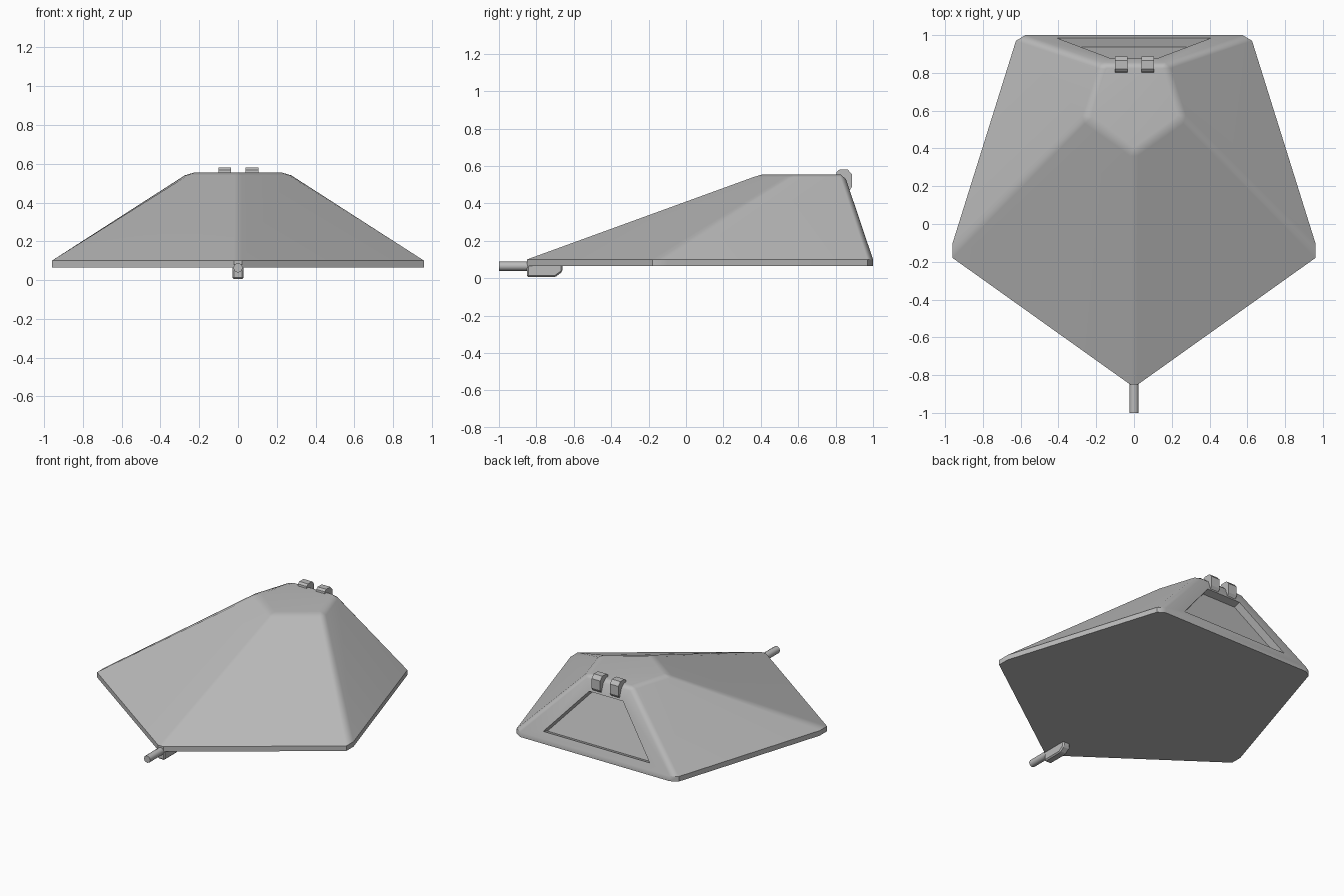
import bpy, bmesh, math
from mathutils import Vector

cube = bpy.data.objects.get("Cube")
if cube:
    bpy.data.objects.remove(cube, do_unlink=True)

grey = bpy.data.materials.new("plain grey")
grey.use_nodes = True
grey.diffuse_color = (0.5, 0.5, 0.5, 1)
grey.node_tree.nodes["Principled BSDF"].inputs["Base Color"].default_value = (0.5, 0.5, 0.5, 1)


def finish(bm, name, smooth_angle=None):
    """Turn a bmesh into a named object with the shared material."""
    bmesh.ops.recalc_face_normals(bm, faces=bm.faces)
    mesh = bpy.data.meshes.new(name)
    bm.to_mesh(mesh)
    bm.free()
    mesh.materials.append(grey)
    obj = bpy.data.objects.new(name, mesh)
    bpy.context.collection.objects.link(obj)
    if smooth_angle:
        bpy.ops.object.select_all(action="DESELECT")
        obj.select_set(True)
        bpy.context.view_layer.objects.active = obj
        bpy.ops.object.shade_smooth_by_angle(angle=math.radians(smooth_angle))
        weighted = obj.modifiers.new("Weighted normals", "WEIGHTED_NORMAL")
        weighted.keep_sharp = True
    return obj


def bridge(bm, a, b):
    """Join two equal loops with quads."""
    n = len(a)
    return [bm.faces.new((a[i], a[(i + 1) % n], b[(i + 1) % n], b[i])) for i in range(n)]


def side_profile(name, points, x0, x1, bevel=0):
    """Extrude a (y, z) profile across x."""
    bm = bmesh.new()
    ends = [[bm.verts.new((x, y, z)) for y, z in points] for x in (x0, x1)]
    bridge(bm, *ends)
    for end in ends:
        bm.faces.new(end)
    obj = finish(bm, name)
    if bevel:
        mod = obj.modifiers.new("Bevel", "BEVEL")
        mod.width, mod.segments = bevel, 1
    return obj


# Five-sided shell: stacked rings, each corner cut into two points
base = [(0.02, -0.85), (0.96, -0.18), (0.96, -0.10), (0.625, 0.97), (0.575, 1.0)]
shoulder = [(0.02, 0.36), (0.26, 0.53), (0.275, 0.575), (0.195, 0.825), (0.165, 0.855)]
crown = [(0.006, 0.41), (0.222, 0.565), (0.226, 0.577), (0.15, 0.82), (0.142, 0.825)]

bm = bmesh.new()


def ring(half, z, back_z=None):
    pts = [(x, y, z) for x, y in half]
    if back_z:
        pts[-1] = (*half[-1], back_z)
    pts += [(-x, y, h) for x, y, h in reversed(pts)]
    return [bm.verts.new(p) for p in pts]


rings = [ring(base, 0.065), ring(base, 0.10), ring(shoulder, 0.54, 0.53), ring(crown, 0.555)]
sides = [bridge(bm, a, b) for a, b in zip(rings, rings[1:])]
bm.faces.new(rings[0])
bm.faces.new(rings[-1])

# Sunken panel in the back face
back = sides[1][4]
outer = list(back.verts)
bm.faces.remove(back)
low, high = outer[0].co, outer[3].co
inward = Vector((0, high.z - low.z, low.y - high.y)).normalized() * -0.05


def on_back(x, t):
    p = low.lerp(high, t)
    return Vector((x, p.y, p.z))


corners = [on_back(0.41, 0.10), on_back(-0.41, 0.10), on_back(-0.13, 0.83), on_back(0.13, 0.83)]
rim = [bm.verts.new(p) for p in corners]
floor = [bm.verts.new(p + inward) for p in corners]
bridge(bm, outer, rim)
bridge(bm, rim, floor)
bm.faces.new(floor)
finish(bm, "shell", 35)

# Pair of hinge knuckles over the back edge
knuckle = [(0.80, 0.53), (0.805, 0.568), (0.82, 0.58), (0.865, 0.58),
           (0.888, 0.555), (0.888, 0.49), (0.875, 0.47), (0.84, 0.47)]
for side, x in (("right", -0.068), ("left", 0.072)):
    side_profile(side + "_hinge_knuckle", knuckle, x - 0.033, x + 0.033)

# Latch block beneath the front point
latch = [(-0.85, 0.005), (-0.70, 0.005), (-0.66, 0.035), (-0.66, 0.075), (-0.85, 0.075)]
side_profile("latch_block", latch, -0.028, 0.028, 0.008)

# Eight-sided pin out of the front
bm = bmesh.new()
bmesh.ops.create_cone(bm, cap_ends=True, segments=8, radius1=0.025, radius2=0.025, depth=0.22)
pin = finish(bm, "front_pin", 50)
pin.rotation_euler = (math.pi / 2, 0, 0)
pin.location = (0, -0.89, 0.064)
